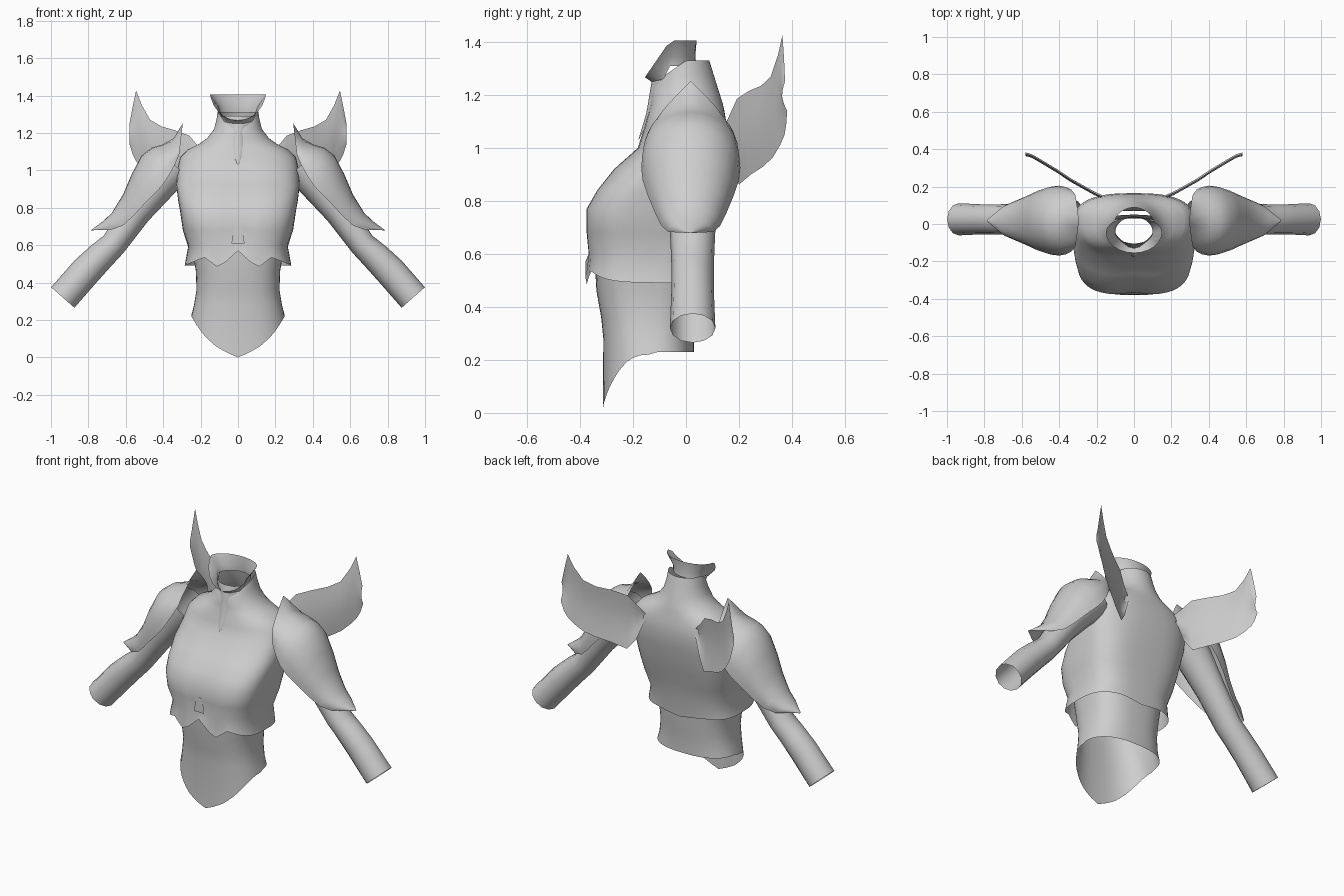
import bpy, math
from mathutils import Vector

if "Cube" in bpy.data.objects:
    bpy.data.objects.remove(bpy.data.objects["Cube"])

cloth = bpy.data.materials.new("pale_grey")
cloth.diffuse_color = (0.62, 0.62, 0.62, 1)
cloth.use_nodes = True
cloth.node_tree.nodes["Principled BSDF"].inputs["Base Color"].default_value = cloth.diffuse_color


def loft(name, rows, closed=True, mirror=False):
    """Skin equal-length rows of points; optionally mirror to the other side."""
    n = len(rows[0])
    verts = [tuple(p) for r in rows for p in r]
    faces = []
    for i in range(len(rows) - 1):
        for j in range(n if closed else n - 1):
            k = (j + 1) % n
            faces.append((i * n + j, i * n + k, (i + 1) * n + k, (i + 1) * n + j))
    me = bpy.data.meshes.new(name)
    me.from_pydata(verts, [], faces)
    me.materials.append(cloth)
    me.validate()
    me.shade_smooth()
    ob = bpy.data.objects.new(name, me)
    bpy.context.collection.objects.link(ob)
    if mirror:
        ob.modifiers.new("mirror", 'MIRROR').use_mirror_merge = False
    return ob


def lerp_table(table, t):
    """Piecewise linear lookup in (key, value) pairs."""
    for (a, va), (b, vb) in zip(table, table[1:]):
        if t <= b:
            f = max(0, (t - a) / (b - a))
            return va + (vb - va) * f
    return table[-1][1]


def ring(z, w, yf, yb, yc, p, n=48):
    """Rounded-box section: half width, front y, back y, widest y, roundness."""
    pts = []
    for i in range(n):
        a = 2 * math.pi * i / n
        c, s = math.cos(a), math.sin(a)
        x = w * math.copysign(abs(c) ** p, c)
        d = (yb - yc) if s > 0 else (yc - yf)
        y = yc + d * math.copysign(abs(s) ** p, s)
        pts.append(Vector((x, y, z)))
    return pts


# Jacket body from hem to neck, with a pointed, flared hem
front_hem = [(0, .57), (.03, .55), (.1, .475), (.18, .535), (.24, .51), (.29, .49)]
body = [
    ring(.49, .285, -.38, .07, -.14, .68),
    ring(.58, .265, -.372, .08, -.14, .68),
    ring(.68, .295, -.378, .1, -.14, .62),
    ring(.77, .308, -.378, .125, -.13, .6),
    ring(.84, .32, -.338, .14, -.1, .64),
    ring(.92, .33, -.275, .155, -.05, .7),
    ring(1.0, .325, -.182, .165, 0, .75),
    ring(1.07, .31, -.16, .16, .02, .8),
    ring(1.11, .27, -.149, .15, .02, .85),
    ring(1.14, .21, -.14, .145, .01, .9),
    ring(1.17, .167, -.134, .138, 0, 1),
    ring(1.22, .128, -.13, .122, 0, 1),
    ring(1.275, .115, -.118, .105, -.01, 1),
    ring(1.33, .107, -.108, .088, -.01, 1),
]
for p in body[0]:
    if p.y < -.14:
        p.z = lerp_table(front_hem, abs(p.x))
    else:
        p.z = .49 - .02 * max(0, 1 - abs(p.x) / .15)
for r in body[1:6]:
    for p in r:
        if p.y < -.14:
            p.y += .012 * math.exp(-(p.x / .06) ** 2)
        if r is body[1] and p.y < -.14:
            p.z = .6
# Neckline dips at the throat
for r, dip in ((body[-1], .075), (body[-2], .035)):
    for p in r:
        p.z -= dip * min(1, max(0, -p.y / .108))
loft("jacket_body", body)

# Abdomen, whose lower edge drops to a point at the front
waist = [
    ring(.58, .245, -.345, .05, -.14, .75),
    ring(.46, .225, -.338, .045, -.14, .75),
    ring(.36, .222, -.32, .035, -.14, .78),
    ring(.28, .235, -.312, .03, -.14, .8),
    ring(.22, .25, -.314, .03, -.14, .8),
]
edge = [(0, .0), (.06, .025), (.12, .06), (.18, .115), (.22, .17), (.25, .22)]
for p in waist[-1]:
    p.z = lerp_table(edge, abs(p.x)) if p.y < -.14 else .23
loft("abdomen", waist)

# Flared collar, low at the front and high at the back
collar = []
for w, yf, yb, zf, zb in ((.1, -.104, .04, 1.22, 1.31), (.107, -.116, .035, 1.24, 1.345),
                          (.15, -.155, .04, 1.267, 1.405)):
    r = ring(0, w, yf, yb, -.045, 1, 24)
    for p in r:
        t = min(1, (p.y - yf) / (-.06 - yf))
        p.z = zf + (zb - zf) * t
    collar.append(r)
loft("collar", collar)

# Throat tab, widening into the collar
tab = []
for z, w, y in ((1.03, .002, -.18), (1.08, .025, -.165), (1.13, .045, -.15),
                (1.2, .032, -.138), (1.25, .06, -.13), (1.29, .09, -.118)):
    tab.append([Vector((w * t, y + .5 * w * t * t, z)) for t in (-1, -.5, 0, .5, 1)])
loft("throat_tab", tab, closed=False)

# Small tab above the hem notch
loft("hem_tab", [[(-.035, -.376, .61), (.035, -.376, .61)],
                 [(-.02, -.374, .7), (.02, -.374, .7)]], closed=False)

# Sleeves: open tubes sloping down and out
up = Vector((.75, 0, .66)).normalized()
sleeve = []
for x, z, r, ry in ((.34, 1.03, .11, .11), (.42, .945, .105, .105), (.54, .785, .082, .09),
                    (.665, .605, .07, .082), (.73, .545, .077, .08), (.81, .465, .083, .08),
                    (.937, .32, .083, .086)):
    sleeve.append([Vector((x, .025, z)) + up * r * math.cos(a) + Vector((0, ry * math.sin(a), 0))
                   for a in [2 * math.pi * i / 12 for i in range(12)]])
loft("sleeve", sleeve, mirror=True)

# Shoulder guards: arched shells, spiked at the neck and pointed at the elbow
# ridge x, ridge z, rim x, rim z, half depth, peakedness
guard = []
for rx, rz, ex, ez, d, peak in (
        (.295, 1.252, .315, 1.08, .14, .75), (.345, 1.17, .335, 1.035, .165, .3),
        (.41, 1.135, .365, .98, .18, 0), (.46, 1.122, .4, .925, .187, 0),
        (.515, 1.08, .44, .88, .182, 0), (.568, .98, .5, .82, .162, 0),
        (.615, .87, .56, .755, .135, 0), (.675, .772, .615, .705, .11, 0),
        (.725, .725, .675, .683, .085, 0), (.787, .68, .785, .679, .004, 0)):
    row = []
    for i in range(15):
        a = math.pi * i / 14
        k = peak * (1 - abs(math.cos(a))) + (1 - peak) * math.sin(a) ** .9
        row.append((ex + (rx - ex) * k, .018 - d * math.cos(a), ez + (rz - ez) * k))
    guard.append(row)
loft("shoulder_guard", guard, closed=False, mirror=True)

# Back wings: thin upswept sheets
wing = []
for x, y, lo, hi in ((.17, .155, 1.04, 1.08), (.215, .175, .92, 1.13), (.26, .2, .862, 1.185),
                     (.34, .245, .9, 1.215), (.41, .292, .93, 1.235), (.47, .328, .965, 1.27),
                     (.515, .355, 1.01, 1.35), (.545, .372, 1.05, 1.427), (.563, .378, 1.085, 1.34),
                     (.58, .382, 1.14, 1.25)):
    wing.append([(x, y - .015 * math.sin(math.pi * t / 6) - .008 * (t / 6), lo + (hi - lo) * t / 6)
                 for t in range(7)])
loft("back_wing", wing, closed=False, mirror=True)
